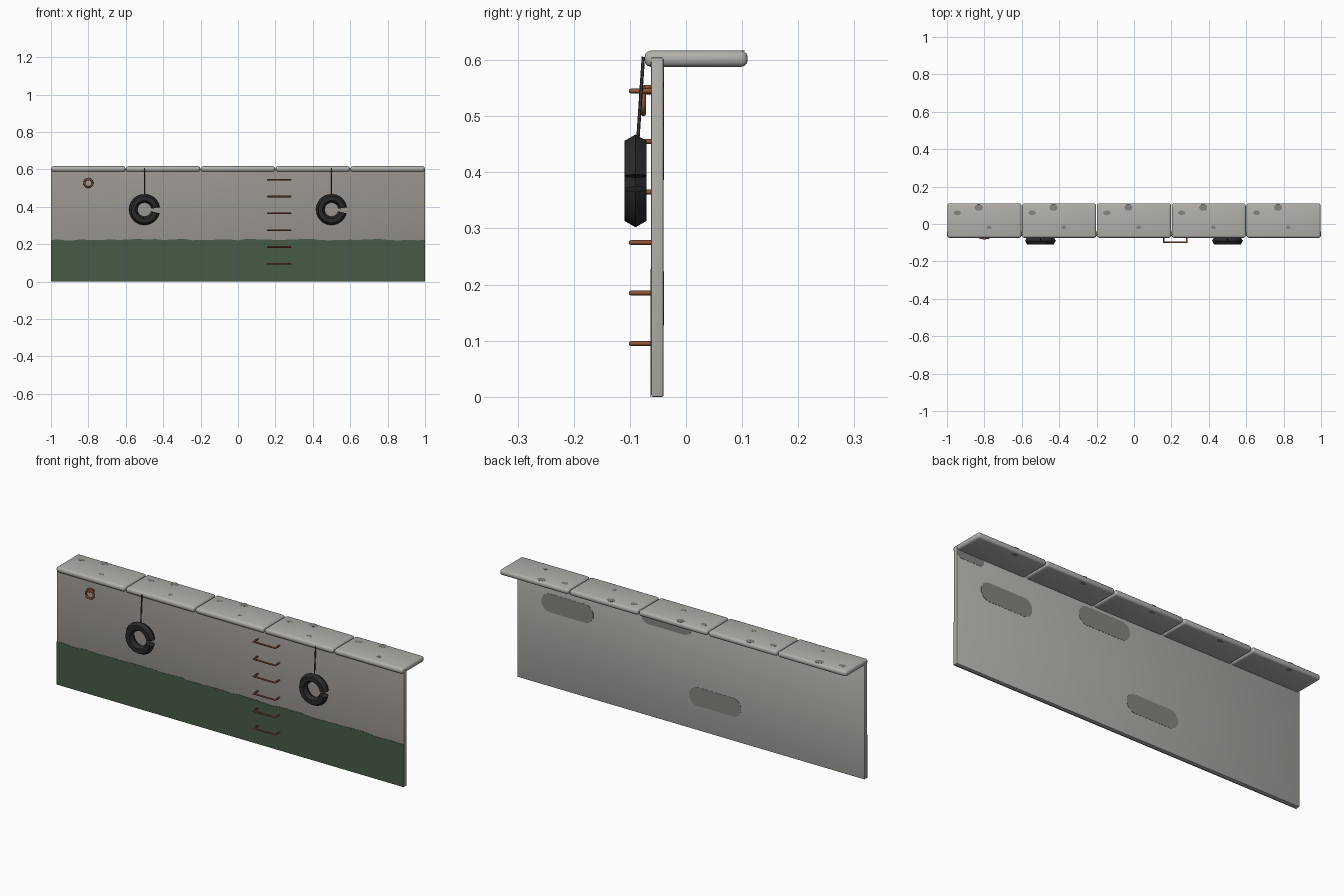
import bpy, bmesh, math, random
from mathutils import Vector

if "Cube" in bpy.data.objects:
    bpy.data.objects.remove(bpy.data.objects["Cube"])

random.seed(4)


def material(name, rgb):
    m = bpy.data.materials.new(name)
    m.diffuse_color = (*rgb, 1)
    m.use_nodes = True
    m.node_tree.nodes["Principled BSDF"].inputs["Base Color"].default_value = m.diffuse_color
    return m


COPING = material("pale concrete", (0.45, 0.435, 0.41))
FRONT = material("weathered concrete", (0.31, 0.29, 0.27))
STAIN = material("damp stain", (0.235, 0.23, 0.215))
ALGAE = material("algae green", (0.062, 0.105, 0.062))
RUST = material("rusty iron", (0.27, 0.085, 0.04))
RUBBER = material("black rubber", (0.022, 0.022, 0.023))
ROPE = material("dark rope", (0.06, 0.055, 0.05))


def make(name, bm, *mats, smooth=None):
    bmesh.ops.recalc_face_normals(bm, faces=bm.faces)
    me = bpy.data.meshes.new(name)
    bm.to_mesh(me)
    bm.free()
    ob = bpy.data.objects.new(name, me)
    bpy.context.collection.objects.link(ob)
    for m in mats:
        me.materials.append(m)
    if smooth:
        bpy.context.view_layer.objects.active = ob
        ob.select_set(True)
        bpy.ops.object.shade_smooth_by_angle(angle=math.radians(smooth))
        ob.select_set(False)
    return ob


def box(x0, x1, y0, y1, z0, z1, bevel, segments):
    bm = bmesh.new()
    bmesh.ops.create_cube(bm, size=1)
    for v in bm.verts:
        v.co = ((x0 + x1) / 2 + v.co.x * (x1 - x0),
                (y0 + y1) / 2 + v.co.y * (y1 - y0),
                (z0 + z1) / 2 + v.co.z * (z1 - z0))
    bmesh.ops.bevel(bm, geom=bm.edges[:], offset=bevel, segments=segments,
                    profile=0.5, affect='EDGES')
    return bm


def plate(name, points, push, mat):
    """Thin flat plate: an outline pushed along a vector."""
    bm = bmesh.new()
    f = bm.faces.new([bm.verts.new(p) for p in points])
    out = bmesh.ops.extrude_face_region(bm, geom=[f])
    for v in out["geom"]:
        if isinstance(v, bmesh.types.BMVert):
            v.co += Vector(push)
    return make(name, bm, mat)


def rod(name, points, radius, mat, sides=8):
    """Round bar swept through points that lie in a plane."""
    pts = [Vector(p) for p in points]
    bm = bmesh.new()
    d0 = (pts[1] - pts[0]).normalized()
    up = Vector((0, 0, 1)) if abs(d0.z) < 0.5 else Vector((1, 0, 0))
    rings = []
    for i, p in enumerate(pts):
        a = (p - pts[i - 1]).normalized() if i else d0
        b = (pts[i + 1] - p).normalized() if i + 1 < len(pts) else a
        side = (a + b).normalized().cross(up).normalized()
        side /= max(0.5, (a + b).normalized().dot(a))
        rings.append([bm.verts.new(p + radius * (math.cos(t) * side + math.sin(t) * up))
                      for t in (math.tau * k / sides for k in range(sides))])
    for r, s in zip(rings, rings[1:]):
        for k in range(sides):
            n = (k + 1) % sides
            bm.faces.new((r[k], r[n], s[n], s[k]))
    bm.faces.new(rings[0])
    bm.faces.new(rings[-1])
    return make(name, bm, mat, smooth=50)


def ring(name, centre, major, minor, sides, steps, mat, start=0, sweep=math.tau, smooth=None):
    """Ring facing y; an incomplete sweep leaves a capped gap."""
    bm = bmesh.new()
    closed = sweep > 6.28
    loops = []
    for i in range(steps if closed else steps + 1):
        a = start + sweep * i / steps
        loop = []
        for k in range(sides):
            t = math.tau * k / sides
            r = major + minor * math.cos(t)
            loop.append(bm.verts.new((centre[0] + r * math.cos(a),
                                      centre[1] + minor * math.sin(t),
                                      centre[2] + r * math.sin(a))))
        loops.append(loop)
    for r, s in zip(loops, loops[1:] + (loops[:1] if closed else [])):
        for k in range(sides):
            n = (k + 1) % sides
            bm.faces.new((r[k], r[n], s[n], s[k]))
    if not closed:
        bm.faces.new(loops[0])
        bm.faces.new(loops[-1])
    return make(name, bm, mat, smooth=smooth)


# Quay wall: weathered on the water side, pale elsewhere
wall = make("quay_wall", box(-1, 1, -0.062, -0.04, 0, 0.605, 0.003, 2), COPING, FRONT, smooth=40)
for p in wall.data.polygons:
    p.material_index = 1 if p.normal.y < -0.9 else 0

# Algae band with a ragged top edge
edge = [(1 - i * 0.04, -0.062, 0.224 + random.uniform(-0.004, 0.004)) for i in range(51)]
plate("algae_band", [(-1, -0.062, 0), (1, -0.062, 0)] + edge, (0, -0.0015, 0), ALGAE)


def ellipse(cx, cy, rx, ry, z, n=10):
    return [(cx + rx * math.cos(math.tau * k / n), cy + ry * math.sin(math.tau * k / n), z)
            for k in range(n)]


# Coping slabs with small stains
for i in range(5):
    x = -1 + 0.4 * i
    make("coping_slab", box(x + 0.002, x + 0.398, -0.074, 0.11, 0.588, 0.617, 0.012, 3),
         COPING, smooth=40)
    for cx, cy, rx, ry in ((0.055, 0.06, 0.02, 0.012), (0.17, 0.088, 0.022, 0.018),
                           (0.225, -0.018, 0.013, 0.01)):
        plate("coping_stain", ellipse(x + cx, cy, rx, ry, 0.6165), (0, 0, 0.001), STAIN)
    plate("underside_stain", ellipse(x + 0.17, 0.088, 0.018, 0.01, 0.5885), (0, 0, -0.001), STAIN)

# Damp patches on the land side
for cx, cz, half, h in ((0.71, 0.435, 0.15, 0.05), (0.14, 0.525, 0.15, 0.05),
                        (-0.14, 0.175, 0.15, 0.05), (0.92, 0.575, 0.078, 0.025)):
    pts = []
    for k in range(12):
        t = math.tau * (k + 0.5) / 12
        pts.append((cx + math.copysign(half - h, math.cos(t)) + h * math.cos(t),
                    -0.0405, cz + h * math.sin(t)))
    plate("damp_patch", pts, (0, 0.0015, 0), STAIN)

# Ladder rungs
for i in range(6):
    z = 0.095 + 0.09 * i
    rod("ladder_rung", [(0.158, -0.055, z), (0.158, -0.098, z),
                        (0.282, -0.098, z), (0.282, -0.055, z)], 0.0042, RUST)

# Split tyre fenders on ropes
for x in (-0.5, 0.5):
    ring("tyre_fender", (x, -0.09, 0.385), 0.06, 0.0228, 6, 22, RUBBER,
         start=math.radians(8), sweep=math.radians(338), smooth=25)
    rod("fender_rope", [(x, -0.076, 0.606), (x, -0.086, 0.455)], 0.003, ROPE, 6)

# Mooring ring and its bolt
ring("mooring_ring", (-0.8, -0.076, 0.527), 0.022, 0.005, 8, 20, RUST, smooth=60)
rod("mooring_bolt", [(-0.8, -0.055, 0.547), (-0.8, -0.083, 0.547)], 0.009, RUST, 10)
rod("mooring_staple", [(-0.818, -0.066, 0.547), (-0.782, -0.066, 0.547)], 0.005, RUST)
